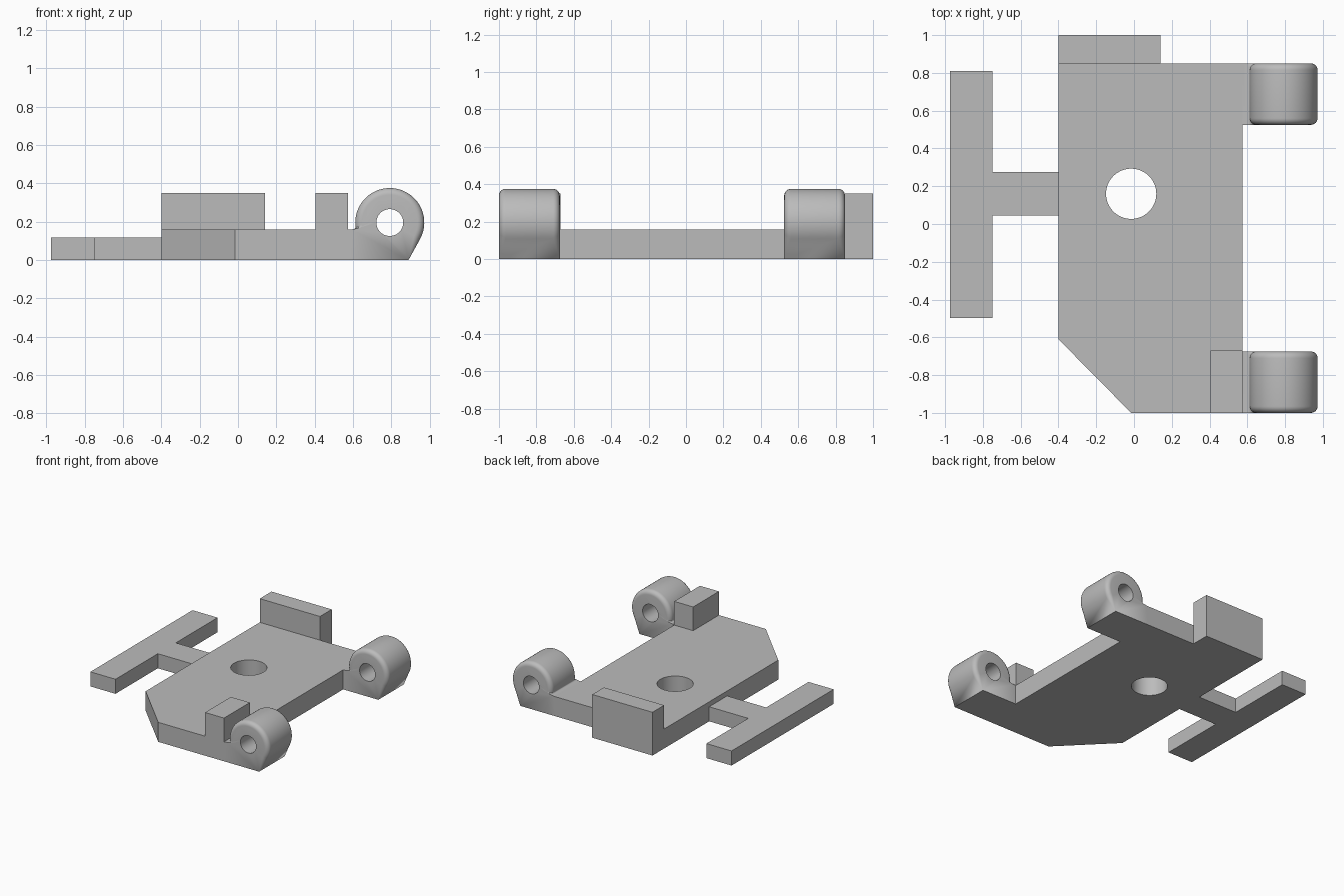
import bpy
import bmesh
from math import cos, sin, acos, atan2, hypot, pi, radians
from mathutils import Vector

cube = bpy.data.objects.get("Cube")
if cube:
    bpy.data.objects.remove(cube, do_unlink=True)

grey = bpy.data.materials.new("plain_grey")
grey.use_nodes = True
GREY = (0.5, 0.5, 0.5, 1)
grey.diffuse_color = GREY
grey.node_tree.nodes["Principled BSDF"].inputs["Base Color"].default_value = GREY


def finish(bm, name):
    bmesh.ops.remove_doubles(bm, verts=bm.verts, dist=1e-5)
    bmesh.ops.recalc_face_normals(bm, faces=bm.faces)
    mesh = bpy.data.meshes.new(name)
    bm.to_mesh(mesh)
    bm.free()
    obj = bpy.data.objects.new(name, mesh)
    mesh.materials.append(grey)
    bpy.context.collection.objects.link(obj)
    return obj


def slab(name, outline, height):
    """Extrude a plan outline up from the ground."""
    bm = bmesh.new()
    face = bm.faces.new([bm.verts.new((x, y, 0)) for x, y in outline])
    ext = bmesh.ops.extrude_face_region(bm, geom=[face])
    top = [v for v in ext["geom"] if isinstance(v, bmesh.types.BMVert)]
    bmesh.ops.translate(bm, verts=top, vec=(0, 0, height))
    return finish(bm, name)


def box_outline(x0, x1, y0, y1):
    return [(x0, y0), (x1, y0), (x1, y1), (x0, y1)]


def drill(obj, centre, radius, rotation=(0, 0, 0)):
    """Cut a round through hole."""
    bpy.ops.mesh.primitive_cylinder_add(vertices=64, radius=radius, depth=1,
                                        location=centre, rotation=rotation)
    cutter = bpy.context.object
    cutter.name = obj.name + "_hole_cutter"
    cutter.data.materials.append(grey)
    mod = obj.modifiers.new("hole", 'BOOLEAN')
    mod.operation = 'DIFFERENCE'
    mod.solver = 'EXACT'
    mod.object = cutter
    bpy.ops.object.select_all(action='DESELECT')
    bpy.context.view_layer.objects.active = obj
    obj.select_set(True)
    bpy.ops.object.modifier_apply(modifier=mod.name)
    bpy.data.objects.remove(cutter, do_unlink=True)
    bpy.ops.object.shade_smooth_by_angle(angle=radians(30))


# Main plate with a clipped corner and a round hole
LEFT, RIGHT, PLATE_H = -0.40, 0.575, 0.158
plate = slab("base_plate", [(LEFT, -0.61), (-0.015, -1), (RIGHT, -1),
                            (RIGHT, 0.85), (LEFT, 0.85)], PLATE_H)
drill(plate, (-0.015, 0.16, 0), 0.133)

# Upright wall and stop block
slab("back_wall", box_outline(LEFT, 0.14, 0.85, 1), 0.35)
slab("stop_block", box_outline(0.405, RIGHT, -1, -0.67), 0.35)

# Flat T-shaped handle
slab("handle", [(LEFT, 0.045), (LEFT, 0.275), (-0.75, 0.275), (-0.75, 0.81),
                (-0.975, 0.81), (-0.975, -0.497), (-0.75, -0.497),
                (-0.75, 0.045)], 0.118)

# Hinge lugs: rounded barrels running into a flat foot
CX, CZ, R, ROUND = 0.792, 0.195, 0.18, 0.035
TOE = 0.89


def lug_profile():
    """Points (x, z, rounding weight) around the lug's side."""
    dx, dz = TOE - CX, -CZ
    start = atan2(dz, dx) + acos(R / hypot(dx, dz))
    end = radians(188)
    pts = [(RIGHT, 0, 0), (TOE, 0, 0)]
    n = 48
    for i in range(n + 1):
        a = start + (end - start) * i / n
        pts.append((CX + R * cos(a), CZ + R * sin(a), 1))
    # Small concave fillet down to the plate
    p0, p2 = Vector(pts[-1][:2]), Vector((RIGHT, PLATE_H))
    p1 = Vector((p0.x, PLATE_H))
    for i in range(1, 7):
        t = i / 6
        p = p0 * (1 - t) ** 2 + p1 * 2 * t * (1 - t) + p2 * t * t
        pts.append((p.x, p.y, 1 - t))
    return pts


def lug(name, y0, y1):
    bm = bmesh.new()
    profile = lug_profile()
    steps = [i / 6 * pi / 2 for i in range(7)]
    levels = [(y0, 1, a) for a in steps] + [(y1, -1, a) for a in reversed(steps)]
    rings = []
    for y, side, a in levels:
        ring = []
        for x, z, w in profile:
            inward = Vector((CX - x, CZ - z)).normalized() * ROUND * w * (1 - sin(a))
            depth = ROUND * w * (1 - cos(a))
            ring.append(bm.verts.new((x + inward.x, y + side * depth, z + inward.y)))
        rings.append(ring)
    count = len(profile)
    for lo, hi in zip(rings, rings[1:]):
        for i in range(count):
            j = (i + 1) % count
            bm.faces.new((lo[i], lo[j], hi[j], hi[i]))
    bm.faces.new(rings[0])
    bm.faces.new(rings[-1])
    obj = finish(bm, name)
    drill(obj, (CX, (y0 + y1) / 2, CZ), 0.07, (pi / 2, 0, 0))


lug("front_hinge_lug", -1, -0.675)
lug("back_hinge_lug", 0.525, 0.85)
